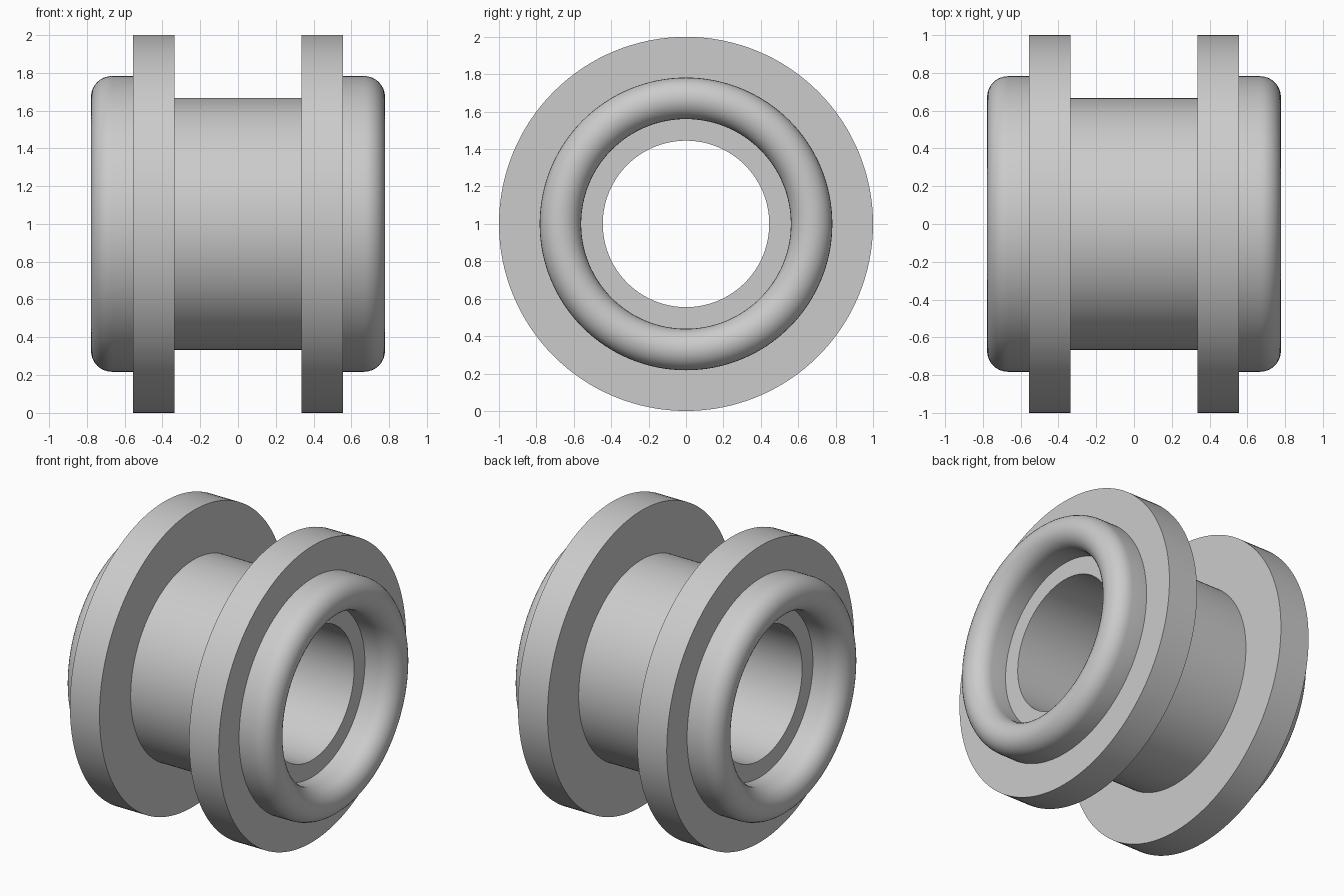
import bpy
import bmesh
from math import cos, sin, pi, radians
from mathutils import Matrix, Vector

cube = bpy.data.objects.get("Cube")
if cube:
    bpy.data.objects.remove(cube, do_unlink=True)

SEGMENTS = 128
ARC_STEPS = 16
BORE, SLEEVE, FLANGE = 0.445, 0.667, 1.0
LIP_MID, LIP_ROUND = 0.6715, 0.111
FLANGE_IN, FLANGE_OUT, LIP_START = 0.335, 0.556, 0.667

grey = bpy.data.materials.new("plain grey")
grey.use_nodes = True
colour = (0.6, 0.6, 0.6, 1)
grey.diffuse_color = colour
grey.node_tree.nodes["Principled BSDF"].inputs["Base Color"].default_value = colour

# Half section (axial position, radius): sleeve, flange, rounded lip, bore step
half = [(FLANGE_IN, SLEEVE), (FLANGE_IN, FLANGE), (FLANGE_OUT, FLANGE),
        (FLANGE_OUT, LIP_MID + LIP_ROUND)]
for i in range(ARC_STEPS + 1):
    a = pi * i / ARC_STEPS
    half.append((LIP_START + LIP_ROUND * sin(a), LIP_MID + LIP_ROUND * cos(a)))
half += [(FLANGE_OUT, LIP_MID - LIP_ROUND), (FLANGE_OUT, BORE)]

# Mirror the section to the other end and close it
section = half + [(-x, r) for x, r in reversed(half)]

# Revolve the section around the horizontal axis
bm = bmesh.new()
rings = []
for s in range(SEGMENTS):
    turn = Matrix.Rotation(2 * pi * s / SEGMENTS, 3, 'X')
    rings.append([bm.verts.new(turn @ Vector((x, 0, r))) for x, r in section])
for s, ring in enumerate(rings):
    after = rings[(s + 1) % SEGMENTS]
    for k in range(len(section)):
        n = (k + 1) % len(section)
        bm.faces.new((ring[k], ring[n], after[n], after[k]))
bmesh.ops.recalc_face_normals(bm, faces=bm.faces)

mesh = bpy.data.meshes.new("flanged_bushing")
bm.to_mesh(mesh)
bm.free()
mesh.materials.append(grey)
bushing = bpy.data.objects.new("flanged_bushing", mesh)
bushing.location.z = FLANGE
bpy.context.collection.objects.link(bushing)

# Smooth the curved walls, keep the corners crisp
bpy.ops.object.select_all(action='DESELECT')
bushing.select_set(True)
bpy.context.view_layer.objects.active = bushing
bpy.ops.object.shade_smooth_by_angle(angle=radians(30))
